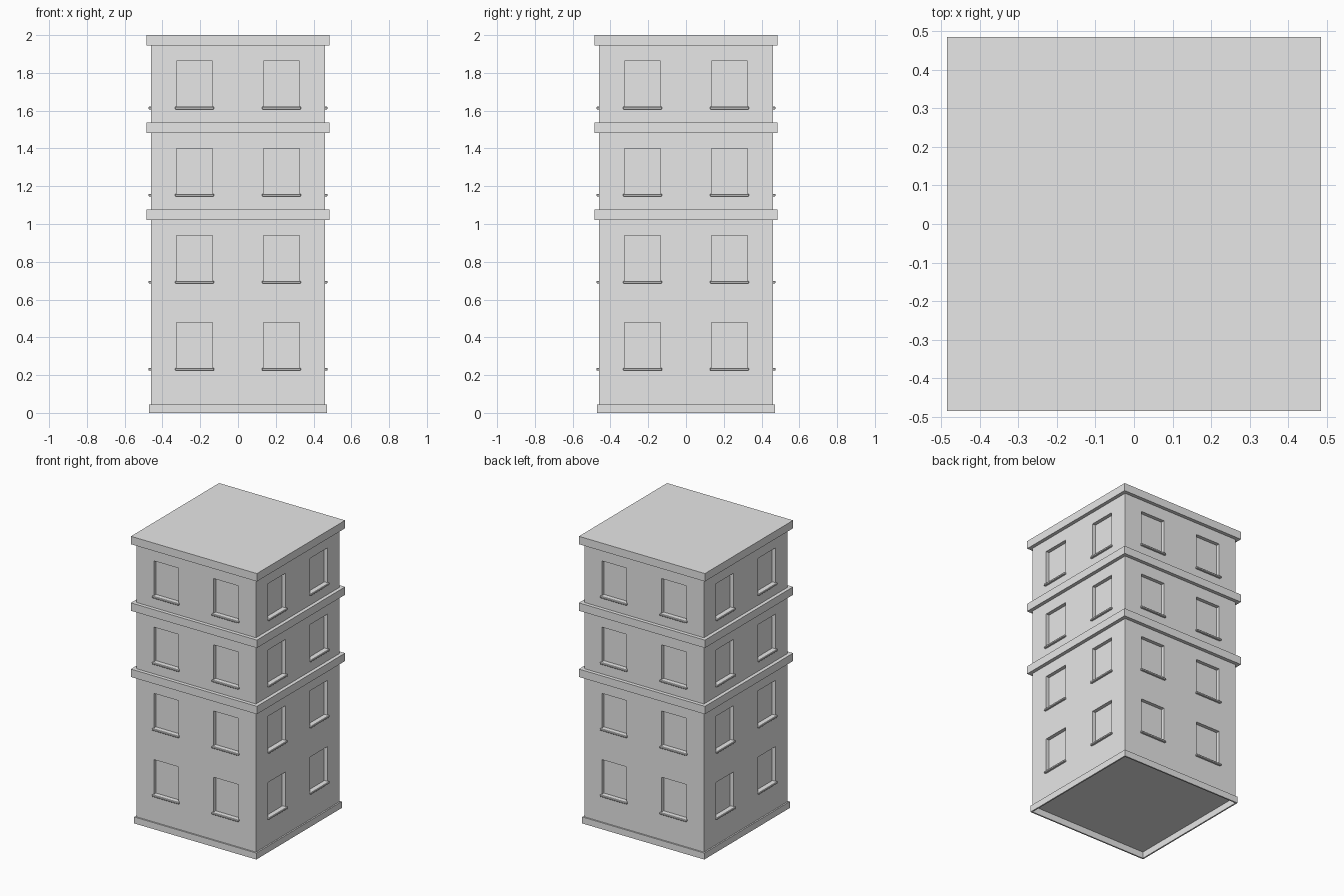
import bpy, bmesh, math
from mathutils import Matrix, Vector

if "Cube" in bpy.data.objects:
    bpy.data.objects.remove(bpy.data.objects["Cube"])

stone = bpy.data.materials.new("plain_grey")
stone.diffuse_color = (0.8, 0.8, 0.8, 1)
stone.use_nodes = True
stone.node_tree.nodes["Principled BSDF"].inputs["Base Color"].default_value = stone.diffuse_color

WALL, RECESS = 0.46, 0.025          # wall half width, window depth
FLOOR, TOP = 0.045, 1.95            # wall bottom and top
WIN_X, WIN_W, WIN_H = 0.23, 0.095, 0.247
SILLS = [0.232 + 0.461 * i for i in range(4)]
TURNS = [Matrix.Rotation(i * math.pi / 2, 4, 'Z') for i in range(4)]


def finish(bm, name):
    bmesh.ops.remove_doubles(bm, verts=bm.verts, dist=1e-5)
    bmesh.ops.recalc_face_normals(bm, faces=bm.faces)
    me = bpy.data.meshes.new(name)
    bm.to_mesh(me)
    bm.free()
    me.materials.append(stone)
    ob = bpy.data.objects.new(name, me)
    bpy.context.collection.objects.link(ob)
    return ob


def quad(bm, pts, turn):
    bm.faces.new([bm.verts.new(turn @ Vector(p)) for p in pts])


# Walls: a grid on each side, with the window cells pushed inward
bm = bmesh.new()
xs = [-WALL, -WIN_X - WIN_W, -WIN_X + WIN_W, WIN_X - WIN_W, WIN_X + WIN_W, WALL]
zs = [FLOOR] + [z for s in SILLS for z in (s, s + WIN_H)] + [TOP]
for turn in TURNS:
    for i in range(len(xs) - 1):
        for j in range(len(zs) - 1):
            x0, x1, z0, z1 = xs[i], xs[i + 1], zs[j], zs[j + 1]
            ring = [(x0, z0), (x1, z0), (x1, z1), (x0, z1)]
            window = i % 2 == 1 and j % 2 == 1
            y = -WALL + (RECESS if window else 0)
            quad(bm, [(x, y, z) for x, z in ring], turn)
            if window:
                for (ax, az), (bx, bz) in zip(ring, ring[1:] + ring[:1]):
                    quad(bm, [(ax, -WALL, az), (bx, -WALL, bz),
                              (bx, y, bz), (ax, y, az)], turn)
# Floor and ceiling caps
for z in (FLOOR, TOP):
    quad(bm, [(-WALL, -WALL, z), (WALL, -WALL, z), (WALL, WALL, z), (-WALL, WALL, z)], TURNS[0])
finish(bm, "walls")


def slab(name, half, z0, z1):
    bm = bmesh.new()
    bmesh.ops.create_cube(bm, size=1, matrix=Matrix.Translation((0, 0, (z0 + z1) / 2))
                          @ Matrix.Diagonal((2 * half, 2 * half, z1 - z0, 1)))
    return finish(bm, name)


# Roof slab and the two ledges
slab("roof", 0.485, 1.945, 2.0)
slab("upper_ledge", 0.485, 1.482, 1.537)
slab("lower_ledge", 0.485, 1.021, 1.076)

# Plinth: a square ring around the foot of the walls, open below
bm = bmesh.new()
loop = [(0.47, 0), (0.47, 0.045), (WALL, 0.045), (WALL, 0)]
for turn in TURNS:
    for (a, za), (b, zb) in zip(loop, loop[1:] + loop[:1]):
        quad(bm, [(-a, -a, za), (a, -a, za), (b, -b, zb), (-b, -b, zb)], turn)
finish(bm, "plinth")

# Window sills: thin bars with softened edges
bm = bmesh.new()
y0, y1 = -0.474, -WALL + RECESS
for turn in TURNS:
    for x in (-WIN_X, WIN_X):
        for s in SILLS:
            bmesh.ops.create_cube(bm, size=1, matrix=turn
                                  @ Matrix.Translation((x, (y0 + y1) / 2, s - 0.001))
                                  @ Matrix.Diagonal((0.206, y1 - y0, 0.014, 1)))
bmesh.ops.bevel(bm, geom=bm.edges[:], offset=0.003, segments=1, affect='EDGES')
finish(bm, "window_sills")
